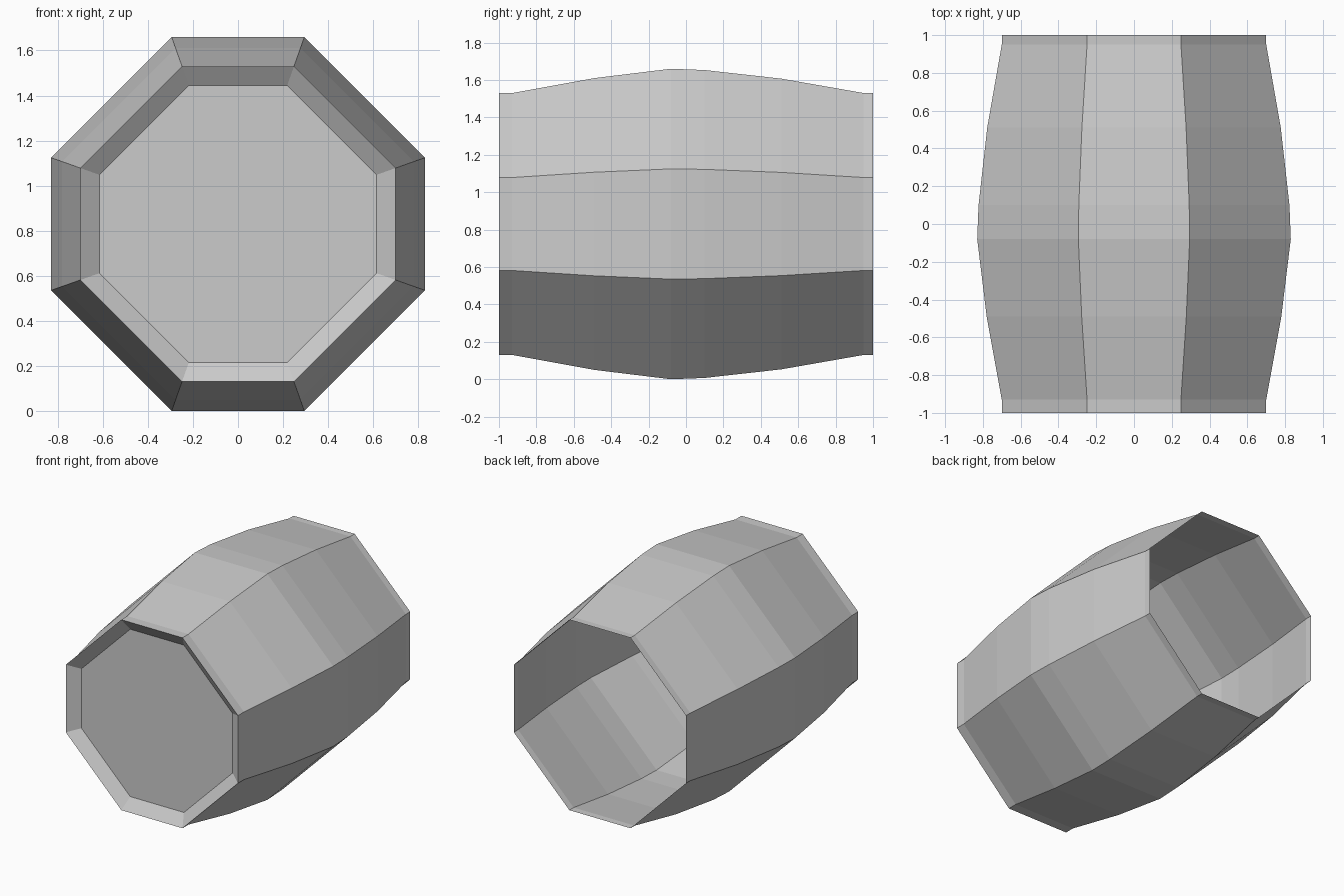
import bpy
import bmesh

if "Cube" in bpy.data.objects:
    bpy.data.objects.remove(bpy.data.objects["Cube"])

CENTRE_Z = 0.83
CORNER = 0.355  # half of a flat side relative to the radius
OCTAGON = [(1, -CORNER), (1, CORNER), (CORNER, 1), (-CORNER, 1),
           (-1, CORNER), (-1, -CORNER), (-CORNER, -1), (CORNER, -1)]


def loft(name, profile, cap_first=False):
    """Skin octagonal rings given as (y, radius) along the y axis."""
    bm = bmesh.new()
    rings = [[bm.verts.new((x * r, y, CENTRE_Z + z * r)) for x, z in OCTAGON]
             for y, r in profile]
    for a, b in zip(rings, rings[1:]):
        for i in range(8):
            j = (i + 1) % 8
            bm.faces.new((a[i], b[i], b[j], a[j]))
    if cap_first:
        bm.faces.new(rings[0])
    mesh = bpy.data.meshes.new(name)
    bm.to_mesh(mesh)
    bm.free()
    obj = bpy.data.objects.new(name, mesh)
    bpy.context.collection.objects.link(obj)
    return obj


# Bulging thin shell, open at the back
loft("barrel_shell", [(-1, 0.70), (-0.93, 0.70), (-0.49, 0.78), (-0.08, 0.83),
                      (0.10, 0.823), (0.51, 0.777), (0.95, 0.70), (1, 0.70)])

# Recessed front lid with a sloping rim
loft("front_lid", [(-0.94, 0.615), (-1, 0.70)], cap_first=True)
